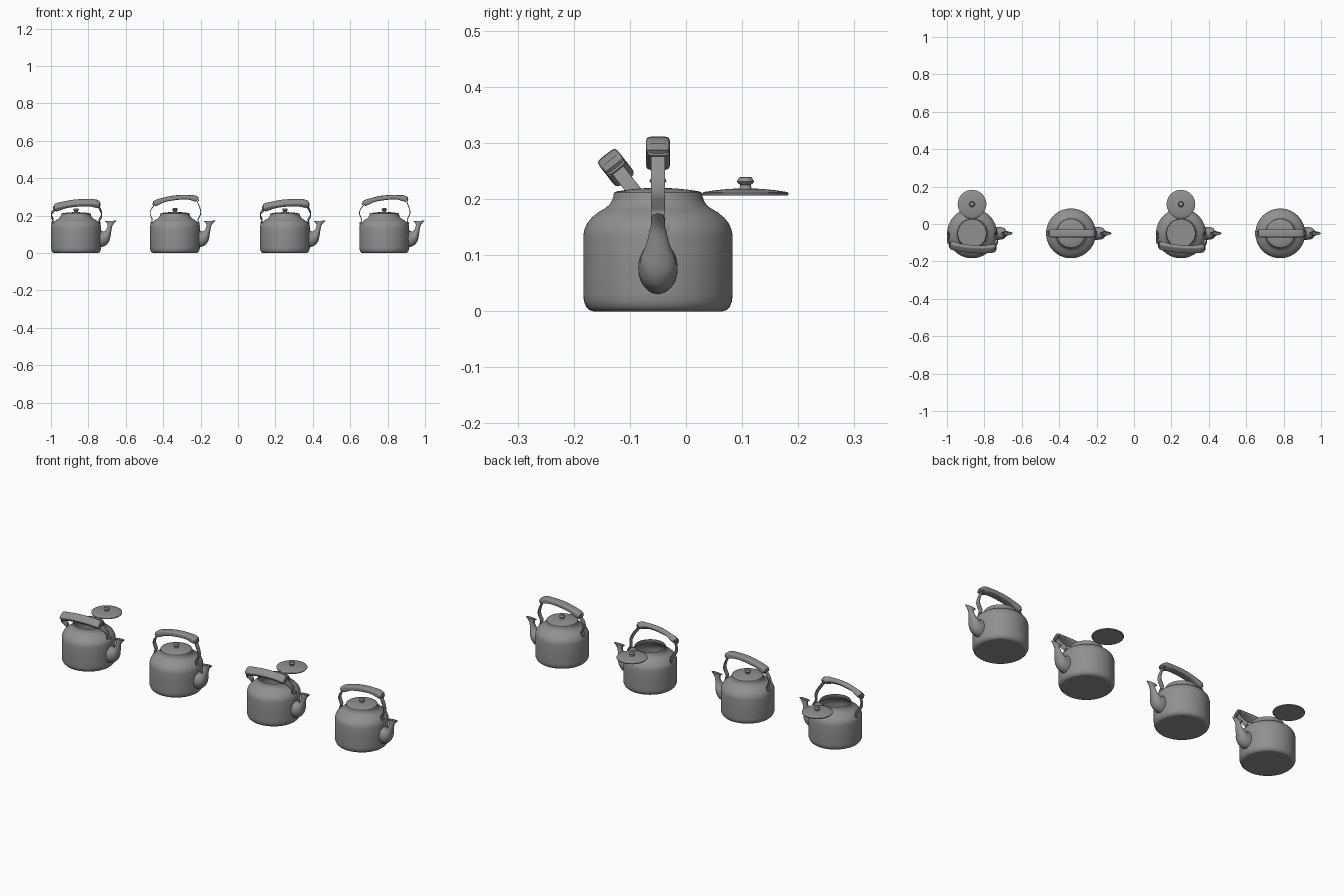
import bpy, bmesh, math
from mathutils import Vector, Matrix

if "Cube" in bpy.data.objects:
    bpy.data.objects.remove(bpy.data.objects["Cube"])

PIVOT = 0.16

# Dark grey metal
metal = bpy.data.materials.new("dark_grey_metal")
metal.diffuse_color = (0.28, 0.28, 0.28, 1)
metal.use_nodes = True
metal.node_tree.nodes["Principled BSDF"].inputs["Base Color"].default_value = metal.diffuse_color


def make_mesh(name, bm):
    bmesh.ops.remove_doubles(bm, verts=bm.verts, dist=1e-6)
    bmesh.ops.recalc_face_normals(bm, faces=bm.faces)
    for f in bm.faces:
        f.smooth = len(f.verts) <= 4
    for e in bm.edges:
        if len(e.link_faces) == 2 and (e.calc_face_angle(0) > math.radians(40)
                                       or any(len(f.verts) > 4 for f in e.link_faces)):
            e.smooth = False
    me = bpy.data.meshes.new(name)
    bm.to_mesh(me)
    bm.free()
    me.materials.append(metal)
    return me


def catmull(pts, sub):
    out = []
    for i in range(len(pts) - 1):
        p0, p1, p2, p3 = (pts[max(0, min(len(pts) - 1, i + k))] for k in (-1, 0, 1, 2))
        for s in range(sub):
            t = s / sub
            out.append([0.5 * (2 * b + (c - a) * t + (2 * a - 5 * b + 4 * c - d) * t * t
                        + (3 * b - a - 3 * c + d) * t ** 3) for a, b, c, d in zip(p0, p1, p2, p3)])
    return out + [list(pts[-1])]


def skin(bm, rings, caps=True):
    rings = [[bm.verts.new(p) for p in r] for r in rings]
    n = len(rings[0])
    for a, b in zip(rings, rings[1:]):
        for j in range(n):
            bm.faces.new((a[j], a[(j + 1) % n], b[(j + 1) % n], b[j]))
    if caps:
        bm.faces.new(rings[0])
        bm.faces.new(rings[-1])


def lathe(name, profile, seg=64):
    bm = bmesh.new()
    skin(bm, [[(r * math.cos(2 * math.pi * j / seg), r * math.sin(2 * math.pi * j / seg), z)
               for j in range(seg)] for r, z in profile])
    return make_mesh(name, bm)


def sections(bm, secs, power=2.0, n=28):
    # each section: two opposite points in the xz plane and a half width in y
    rings = []
    for x0, z0, x1, z1, b in secs:
        ring = []
        for j in range(n):
            c, s = math.cos(2 * math.pi * j / n), math.sin(2 * math.pi * j / n)
            u = math.copysign(abs(c) ** (2 / power), c)
            v = math.copysign(abs(s) ** (2 / power), s)
            ring.append(((x0 + x1) / 2 + u * (x1 - x0) / 2, v * b, (z0 + z1) / 2 + u * (z1 - z0) / 2))
        rings.append(ring)
    skin(bm, rings)


def along(path, sub):
    # path points: x, z, half thickness, half width
    pts = catmull(path, sub)
    secs = []
    for i, (x, z, t, b) in enumerate(pts):
        a, c = pts[max(0, i - 1)], pts[min(len(pts) - 1, i + 1)]
        d = Vector((c[0] - a[0], c[1] - a[1])).normalized() * t
        secs.append((x + d.y, z - d.x - PIVOT, x - d.y, z + d.x - PIVOT, b))
    return secs


# Body: flat base, outer wall, rolled rim, then the inside wall
outer = [(0.116, 0.0), (0.122, 0.002), (0.128, 0.008), (0.132, 0.018), (0.133, 0.03),
         (0.133, 0.085), (0.133, 0.135), (0.131, 0.146), (0.126, 0.157), (0.118, 0.167), (0.107, 0.176),
         (0.095, 0.183), (0.087, 0.189), (0.082, 0.197), (0.079, 0.206)]
rim = [(0.079, 0.209), (0.0775, 0.212), (0.075, 0.211), (0.0745, 0.206)]
inner = [(r - 0.004, max(z - 0.001, 0.005)) for r, z in reversed(outer[1:-1])]
body = lathe("kettle_body", outer + rim + inner)

# Lid with a shallow dome and flat underside
lid = lathe("lid", [(0.075, 0.206), (0.0765, 0.208), (0.0765, 0.211), (0.074, 0.2125),
                    (0.055, 0.2155), (0.03, 0.218), (0.006, 0.219)])
knob = lathe("lid_knob", [(0.012, 0.217), (0.0105, 0.220), (0.0095, 0.225), (0.013, 0.228), (0.0153, 0.231),
                          (0.0145, 0.233), (0.011, 0.2385), (0.009, 0.239)], 32)

# Spout: bulging base, slim neck, flared mouth, hollow tip
bm = bmesh.new()
spout_secs = [(0.118, 0.125, 0.118, 0.030, 0.035), (0.135, 0.120, 0.140, 0.033, 0.035),
              (0.147, 0.115, 0.163, 0.044, 0.033), (0.156, 0.119, 0.179, 0.067, 0.030),
              (0.163, 0.129, 0.186, 0.100, 0.022), (0.168, 0.141, 0.190, 0.127, 0.017),
              (0.168, 0.155, 0.195, 0.147, 0.013), (0.161, 0.166, 0.206, 0.163, 0.0115),
              (0.153, 0.170, 0.217, 0.174, 0.010)]
sections(bm, catmull(spout_secs, 3) + [(0.157, 0.170, 0.212, 0.173, 0.008),
                                       (0.170, 0.158, 0.196, 0.153, 0.009),
                                       (0.172, 0.145, 0.188, 0.135, 0.011)])
spout = make_mesh("spout", bm)

# Flange where the spout meets the body
bm = bmesh.new()
n = 48
rings = []
for i in range(9):
    a = 2 * math.pi * (i % 8) / 8
    ring = []
    for j in range(n):
        t = 2 * math.pi * j / n
        y = (0.0325 + 0.0022 * math.cos(a)) * math.cos(t)
        z = 0.0775 + (0.0445 + 0.0022 * math.cos(a)) * math.sin(t)
        ring.append((math.sqrt(0.133 ** 2 - y * y) + 0.002 * math.sin(a), y, z))
    rings.append(ring)
skin(bm, rings, False)
flange = make_mesh("spout_flange", bm)

# Lugs and pivot pins on both shoulders
bm = bmesh.new()
for s in (-1, 1):
    m = (Matrix.Translation((s * 0.124, 0, 0.149)) @ Matrix.Rotation(-s * math.radians(28), 4, 'Y')
         @ Matrix.Diagonal((0.007, 0.025, 0.014, 1)))
    bmesh.ops.create_uvsphere(bm, u_segments=24, v_segments=12, radius=1, matrix=m)
    bmesh.ops.create_cone(bm, cap_ends=True, segments=20, radius1=0.006, radius2=0.006, depth=0.016,
                          matrix=Matrix.Translation((s * 0.124, 0, PIVOT)) @ Matrix.Rotation(math.pi / 2, 4, 'Y'))
lugs = make_mesh("handle_lugs", bm)

# Curved flat straps, origin at the pivot height
bm = bmesh.new()
right = [(0.100, 0.292), (0.116, 0.279), (0.127, 0.258), (0.136, 0.232), (0.137, 0.210), (0.129, 0.191),
         (0.123, 0.178), (0.125, 0.165), (0.130, 0.152)]
left = [(-0.088, 0.273), (-0.104, 0.263), (-0.118, 0.247), (-0.130, 0.228), (-0.132, 0.208), (-0.125, 0.190),
        (-0.122, 0.178), (-0.125, 0.165), (-0.130, 0.152)]
for side in (right, left):
    sections(bm, along([(x, z, 0.0022, 0.0125) for x, z in side], 4), 8)
straps = make_mesh("handle_straps", bm)

# Arched grip with square, thickened ends
bm = bmesh.new()
sections(bm, along([(-0.111, 0.264, 0.012, 0.018), (-0.109, 0.265, 0.0145, 0.021), (-0.09, 0.273, 0.0155, 0.0215),
                    (-0.06, 0.284, 0.0125, 0.021), (-0.02, 0.293, 0.013, 0.021), (0.03, 0.2985, 0.0125, 0.021),
                    (0.07, 0.2985, 0.0125, 0.021), (0.098, 0.2945, 0.0155, 0.0215),
                    (0.117, 0.288, 0.0145, 0.021), (0.119, 0.287, 0.012, 0.018)], 5), 4.5)
grip = make_mesh("handle_grip", bm)


def place(me, x, y, z=0.0, tilt=0.0):
    ob = bpy.data.objects.new(me.name, me)
    ob.location = (x, y, z)
    ob.rotation_euler.x = tilt
    bpy.context.collection.objects.link(ob)


# Four kettles: opened with the handle tilted, then closed, repeated
for x, is_open in ((-0.866, True), (-0.337, False), (0.251, True), (0.782, False)):
    y = -0.05
    for me in (body, spout, flange, lugs):
        place(me, x, y)
    for me in (lid, knob):
        place(me, x, y + (0.156 if is_open else 0), 0 if is_open else 0.001)
    for me in (straps, grip):
        place(me, x, y, PIVOT, math.radians(38) if is_open else 0)
